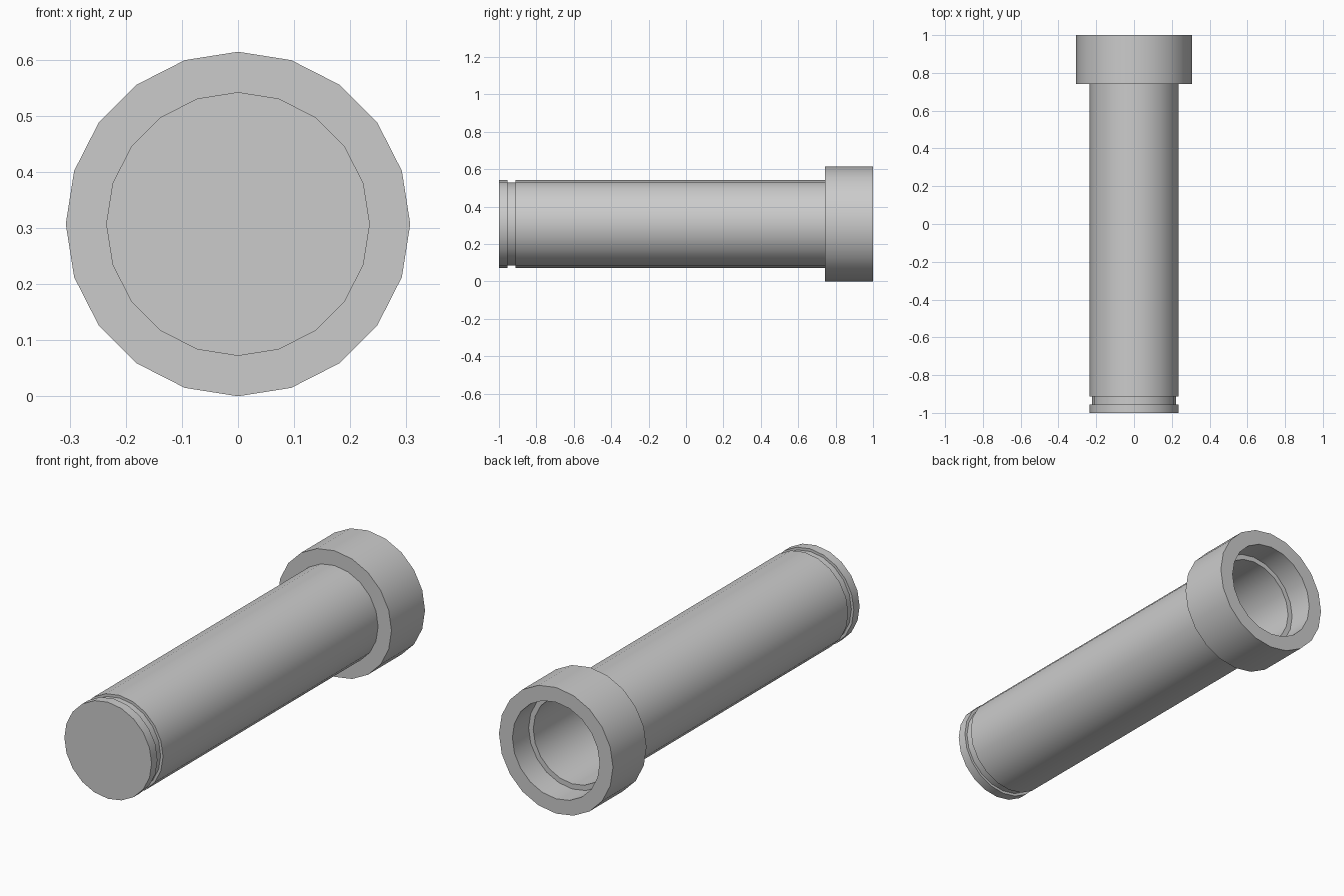
import bpy, bmesh, math

if "Cube" in bpy.data.objects:
    bpy.data.objects.remove(bpy.data.objects["Cube"])

SIDES = 20
CENTRE_Z = 0.307


def lathe(name, profile):
    """Spin (radius, y) rings around the long axis; close both ends."""
    bm = bmesh.new()
    rings = []
    for r, y in profile:
        ring = []
        for i in range(SIDES):
            a = 2 * math.pi * i / SIDES
            ring.append(bm.verts.new((r * math.sin(a), y, CENTRE_Z + r * math.cos(a))))
        rings.append(ring)
    for a, b in zip(rings, rings[1:]):
        for i in range(SIDES):
            j = (i + 1) % SIDES
            bm.faces.new((a[i], a[j], b[j], b[i]))
    bm.faces.new(rings[0])
    bm.faces.new(rings[-1])
    bmesh.ops.recalc_face_normals(bm, faces=bm.faces)
    mesh = bpy.data.meshes.new(name)
    bm.to_mesh(mesh)
    bm.free()
    obj = bpy.data.objects.new(name, mesh)
    bpy.context.collection.objects.link(obj)
    bpy.context.view_layer.objects.active = obj
    obj.select_set(True)
    bpy.ops.object.shade_smooth_by_angle(angle=math.radians(30))
    return obj


# Closed tube with a grooved front end, a wide collar and a stepped bore
lathe("socket_tube", [
    (0.235, -1.0), (0.235, -0.955),      # end cap
    (0.222, -0.955), (0.222, -0.912),    # groove
    (0.235, -0.912), (0.235, 0.742),     # shaft
    (0.307, 0.742), (0.307, 1.0),        # collar
    (0.235, 1.0), (0.235, 0.875),        # wide mouth of the bore
    (0.21, 0.875), (0.21, -0.95),        # narrow bore down to the floor
])
